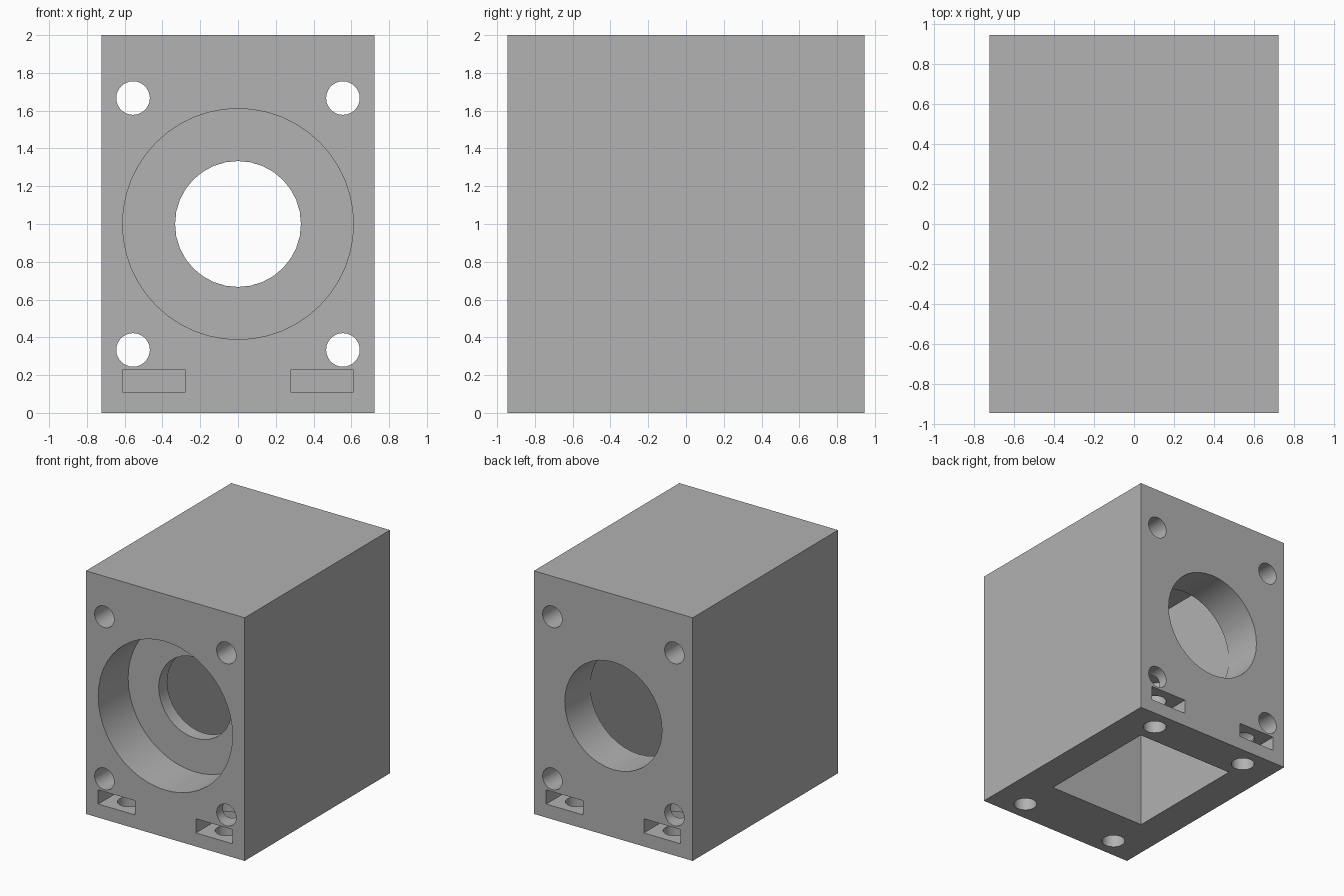
import bpy
import math

if "Cube" in bpy.data.objects:
    bpy.data.objects.remove(bpy.data.objects["Cube"], do_unlink=True)

MM = 2 / 36                      # the block is 26 x 34 x 36 steps
WIDTH, DEPTH, HEIGHT = 26, 34, 36
FRONT, BACK = -DEPTH / 2, DEPTH / 2
MID = HEIGHT / 2

grey = bpy.data.materials.new("plain grey")
grey.use_nodes = True
colour = (0.445, 0.445, 0.445, 1)
grey.diffuse_color = colour
grey.node_tree.nodes["Principled BSDF"].inputs["Base Color"].default_value = colour


def box(name, x, y, z):
    """Box between (low, high) pairs on each axis."""
    spans = (x, y, z)
    bpy.ops.mesh.primitive_cube_add(size=1, location=[(a + b) / 2 * MM for a, b in spans])
    ob = bpy.context.object
    ob.name = name
    ob.scale = [(b - a) * MM for a, b in spans]
    bpy.ops.object.transform_apply(location=True, rotation=False, scale=True)
    ob.data.materials.append(grey)
    return ob


def bore(name, axis, radius, u, v, low, high, sides):
    """Cylinder along y (u = x, v = z) or along z (u = x, v = y)."""
    mid = (low + high) / 2
    place = (u, mid, v) if axis == "y" else (u, v, mid)
    turn = (math.pi / 2, 0, 0) if axis == "y" else (0, 0, 0)
    bpy.ops.mesh.primitive_cylinder_add(vertices=sides, radius=radius * MM,
                                        depth=(high - low) * MM,
                                        location=[c * MM for c in place], rotation=turn)
    ob = bpy.context.object
    ob.name = name
    ob.data.materials.append(grey)
    return ob


housing = box("housing_block", (-WIDTH / 2, WIDTH / 2), (FRONT, BACK), (0, HEIGHT))

# Inner chamber open at the bottom, stepped front seat and round back opening
cutters = [
    box("chamber_cutter", (-8, 8), (FRONT + 9, BACK - 6), (-1, 32)),
    bore("front_seat_cutter", "y", 11, 0, MID, FRONT - 1, FRONT + 7, 48),
    bore("front_shaft_cutter", "y", 6, 0, MID, FRONT + 5, FRONT + 11, 32),
    bore("back_opening_cutter", "y", 7.97, 0, MID, BACK - 8, BACK + 1, 40),
]

for side in (-1, 1):
    # Long bolt holes through the four corners
    for z in (6, 30):
        cutters.append(bore("corner_hole_cutter", "y", 1.6, side * 10, z,
                            FRONT - 1, BACK + 1, 28))
    # Mounting holes from below, each crossed by a nut slot from the end face
    for end in (-1, 1):
        cutters.append(bore("mount_hole_cutter", "z", 1.6, side * 8, end * 14, -1, 8, 28))
        ys = sorted((end * (BACK + 1), end * (BACK - 5.8)))
        xs = sorted((side * 5, side * 11))
        cutters.append(box("nut_slot_cutter", xs, ys, (2, 4.1)))

bpy.ops.object.select_all(action="DESELECT")
bpy.context.view_layer.objects.active = housing
housing.select_set(True)
for cutter in cutters:
    cut = housing.modifiers.new("cut", "BOOLEAN")
    cut.operation = "DIFFERENCE"
    cut.solver = "EXACT"
    cut.object = cutter
    bpy.ops.object.modifier_apply(modifier=cut.name)
    bpy.data.objects.remove(cutter, do_unlink=True)

bpy.ops.object.shade_smooth_by_angle(angle=math.radians(30))
